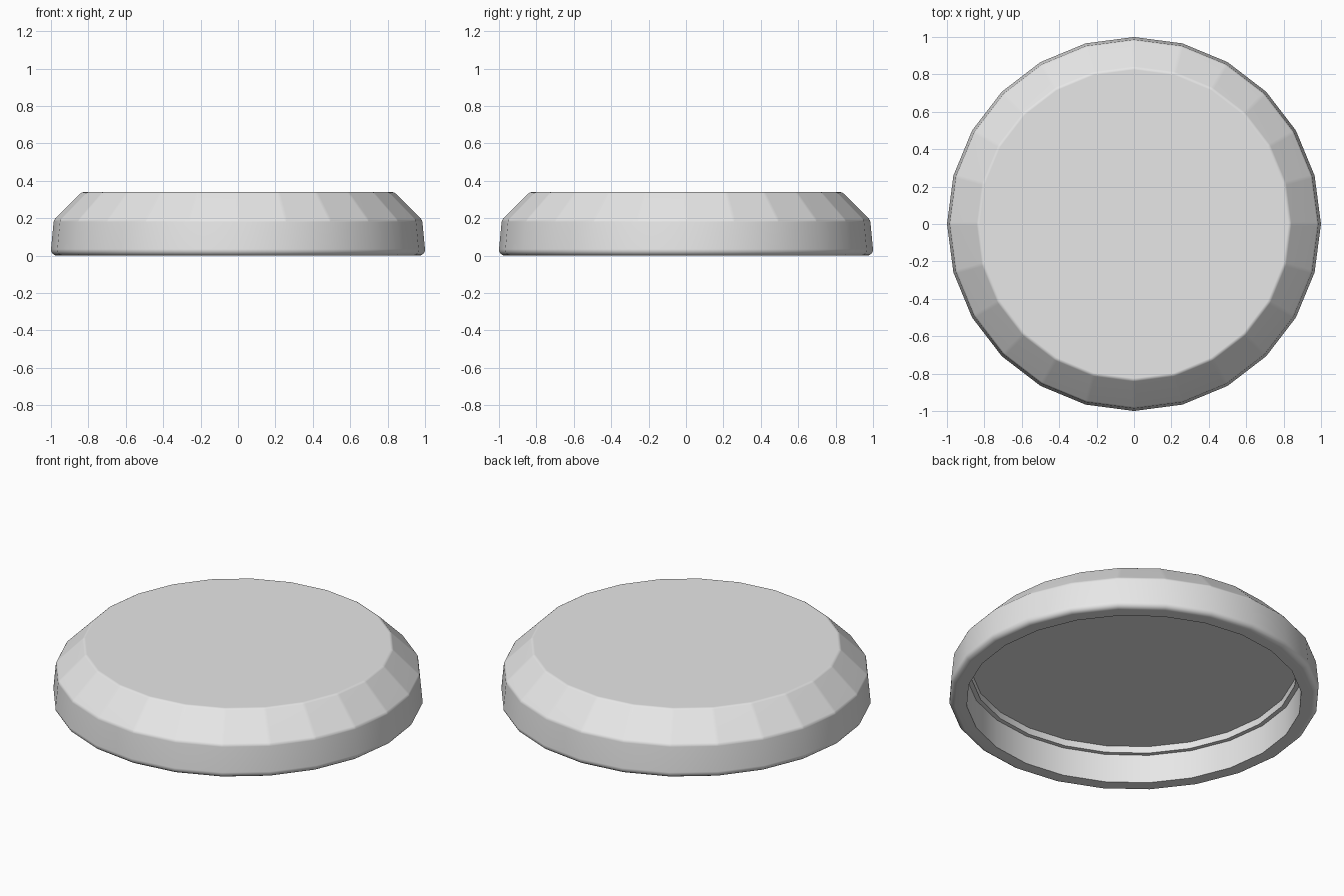
import bpy, bmesh, math

SIDES = 24

cube = bpy.data.objects.get("Cube")
if cube:
    bpy.data.objects.remove(cube, do_unlink=True)

mat = bpy.data.materials.new("light_grey")
mat.use_nodes = True
grey = (0.8, 0.8, 0.8, 1)
mat.diffuse_color = grey
mat.node_tree.nodes["Principled BSDF"].inputs["Base Color"].default_value = grey

bm = bmesh.new()


def ring(radius, z):
    return [bm.verts.new((radius * math.cos(i * math.tau / SIDES),
                          radius * math.sin(i * math.tau / SIDES), z))
            for i in range(SIDES)]


# Profile: top edge, shoulder, foot, opening, ledge, inner ceiling
profile = [(0.835, 0.34), (0.985, 0.19), (1.003, 0.0),
           (0.905, 0.0), (0.905, 0.17), (0.88, 0.17), (0.88, 0.21)]
rings = [ring(r, z) for r, z in profile]
for a, b in zip(rings, rings[1:]):
    for i in range(SIDES):
        j = (i + 1) % SIDES
        bm.faces.new((a[i], b[i], b[j], a[j]))
bm.faces.new(rings[0])
bm.faces.new(rings[-1])
bmesh.ops.recalc_face_normals(bm, faces=bm.faces)


def edges_of(verts):
    chosen = set(verts)
    return [e for e in bm.edges if all(v in chosen for v in e.verts)]


# Crisp corners on the inner rings
for r in rings[3:]:
    for e in edges_of(r):
        e.smooth = False

# Rounded foot, then fine bevels on the outer facets
bmesh.ops.bevel(bm, geom=edges_of(rings[2]), offset=0.035, segments=4,
                profile=0.5, affect='EDGES')
bm.normal_update()
shell = [e for e in bm.edges
         if all(v.co.z > 0.02 and v.co.xy.length > (0.93 if v.co.z < 0.2 else 0.8)
                for v in e.verts)
         and not all(abs(v.co.z - 0.21) < 0.001 for v in e.verts)
         and all(v.co.z > 0.18 for v in e.verts)
         and e.smooth]
bmesh.ops.bevel(bm, geom=shell, offset=0.01, segments=2,
                profile=0.5, affect='EDGES')

for f in bm.faces:
    f.smooth = True
mesh = bpy.data.meshes.new("cap")
bm.to_mesh(mesh)
bm.free()
mesh.materials.append(mat)
cap = bpy.data.objects.new("cap", mesh)
bpy.context.collection.objects.link(cap)

# Keep the broad facets flat while the bevels stay soft
weighted = cap.modifiers.new("flat_facets", 'WEIGHTED_NORMAL')
weighted.keep_sharp = True
